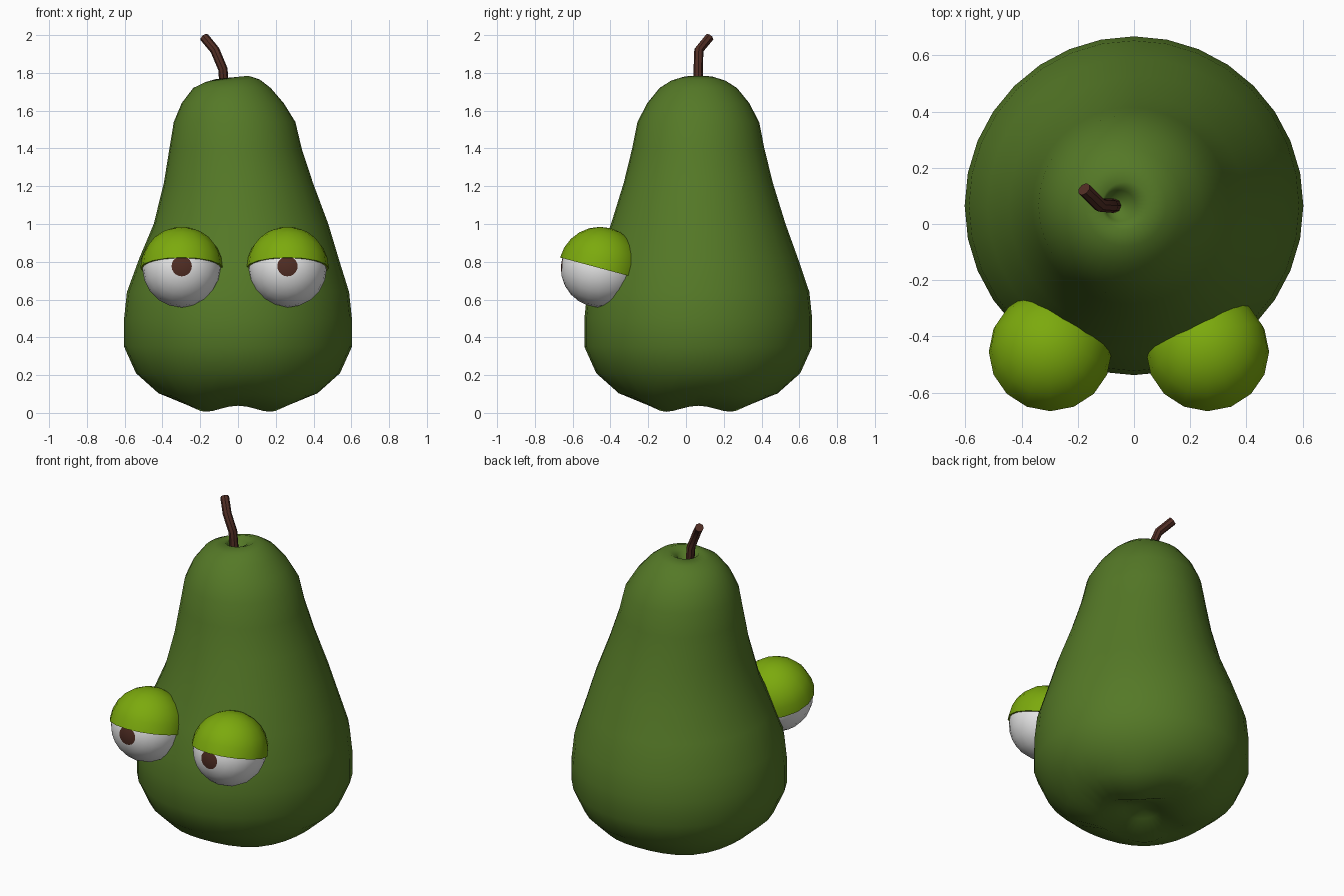
import bpy, bmesh
from math import sin, cos, pi, radians
from mathutils import Vector, Matrix

cube = bpy.data.objects.get("Cube")
if cube:
    bpy.data.objects.remove(cube, do_unlink=True)


def material(name, rgb):
    m = bpy.data.materials.new(name)
    m.use_nodes = True
    m.diffuse_color = (*rgb, 1)
    m.node_tree.nodes["Principled BSDF"].inputs["Base Color"].default_value = (*rgb, 1)
    return m


skin = material("pear green", (0.09, 0.19, 0.02))
lime = material("lid lime", (0.2, 0.4, 0.004))
brown = material("stem brown", (0.08, 0.026, 0.017))
white = material("eye white", (0.8, 0.8, 0.8))


def finish(name, bm, mats, sharp=50):
    bmesh.ops.recalc_face_normals(bm, faces=bm.faces)
    me = bpy.data.meshes.new(name)
    bm.to_mesh(me)
    bm.free()
    for m in mats:
        me.materials.append(m)
    me.shade_smooth()
    me.set_sharp_from_angle(angle=radians(sharp))
    ob = bpy.data.objects.new(name, me)
    bpy.context.collection.objects.link(ob)
    return ob


def loft(bm, rings):
    """Skin a list of vertex rings and cap both ends."""
    n = len(rings[0])
    for a, b in zip(rings, rings[1:]):
        for i in range(n):
            j = (i + 1) % n
            bm.faces.new((a[i], a[j], b[j], b[i]))
    bm.faces.new(rings[0])
    bm.faces.new(rings[-1])


# Pear body: height, radius, sideways lean, four-lobe wave, tilt of the ring
MID_Y = 0.065
profile = [
    (0.10, 0.03, 0, 0, 0), (0.08, 0.10, 0, 0, 0), (0.022, 0.24, 0, 0.016, 0),
    (0.095, 0.42, 0, 0.008, 0), (0.21, 0.54, 0, 0, 0), (0.35, 0.603, 0, 0, 0),
    (0.50, 0.603, 0, 0, 0), (0.64, 0.588, 0, 0, 0), (0.82, 0.527, 0.005, 0, 0),
    (1.00, 0.462, 0.016, 0, 0), (1.22, 0.394, 0.002, 0, 0), (1.40, 0.35, -0.013, 0, 0),
    (1.54, 0.322, -0.018, 0, 0), (1.64, 0.270, -0.028, 0, 0), (1.72, 0.205, -0.032, 0, 0),
    (1.758, 0.145, -0.03, 0, 0.05), (1.776, 0.085, -0.03, 0, 0.1),
    (1.755, 0.055, -0.05, 0, 0.1), (1.70, 0.03, -0.06, 0, 0),
]
SIDES = 32
bm = bmesh.new()
rings = []
for z, r, lean, wave, tilt in profile:
    ring = []
    for i in range(SIDES):
        a = 2 * pi * i / SIDES
        ring.append(bm.verts.new((lean + r * cos(a), MID_Y + r * sin(a),
                                  z + wave * cos(4 * a) + tilt * r * cos(a))))
    rings.append(ring)
loft(bm, rings)
finish("pear_body", bm, [skin], 80)

# Bent stem
path = [Vector(p) for p in ((-0.07, MID_Y, 1.69), (-0.08, MID_Y, 1.82),
                            (-0.122, 0.068, 1.92), (-0.178, 0.124, 1.988))]
bm = bmesh.new()
rings = []
for k, p in enumerate(path):
    d = (path[min(k + 1, len(path) - 1)] - path[max(k - 1, 0)]).normalized()
    u = d.cross(Vector((0, 1, 0))).normalized()
    v = d.cross(u)
    rings.append([bm.verts.new(p + 0.025 * (u * cos(i * pi / 4) + v * sin(i * pi / 4)))
                  for i in range(8)])
loft(bm, rings)
finish("stem", bm, [brown], 40)

# Eyes: ball with its pole at the pupil, and a half-shell lid tilted down at the back
for side, x in (("left", 0.262), ("right", -0.298)):
    centre = Vector((x, -0.455, 0.766))

    bm = bmesh.new()
    bmesh.ops.create_uvsphere(bm, u_segments=20, v_segments=12, radius=0.208,
                              matrix=Matrix.Rotation(radians(87), 4, 'X'))
    for f in bm.faces:
        if len(f.verts) == 3 and f.calc_center_median().y < 0:
            f.material_index = 1
    bmesh.ops.translate(bm, verts=bm.verts, vec=centre)
    finish(side + "_eye", bm, [white, brown])

    bm = bmesh.new()
    bmesh.ops.create_uvsphere(bm, u_segments=16, v_segments=12, radius=0.219)
    bmesh.ops.bisect_plane(bm, geom=bm.verts[:] + bm.edges[:] + bm.faces[:], dist=1e-5,
                           plane_co=(0, 0, 0), plane_no=(0, 0, 1), clear_inner=True)
    bmesh.ops.holes_fill(bm, edges=[e for e in bm.edges if e.is_boundary], sides=0)
    bmesh.ops.rotate(bm, verts=bm.verts, cent=(0, 0, 0),
                     matrix=Matrix.Rotation(radians(-15), 3, 'X'))
    bmesh.ops.translate(bm, verts=bm.verts, vec=centre)
    finish(side + "_eyelid", bm, [lime])
